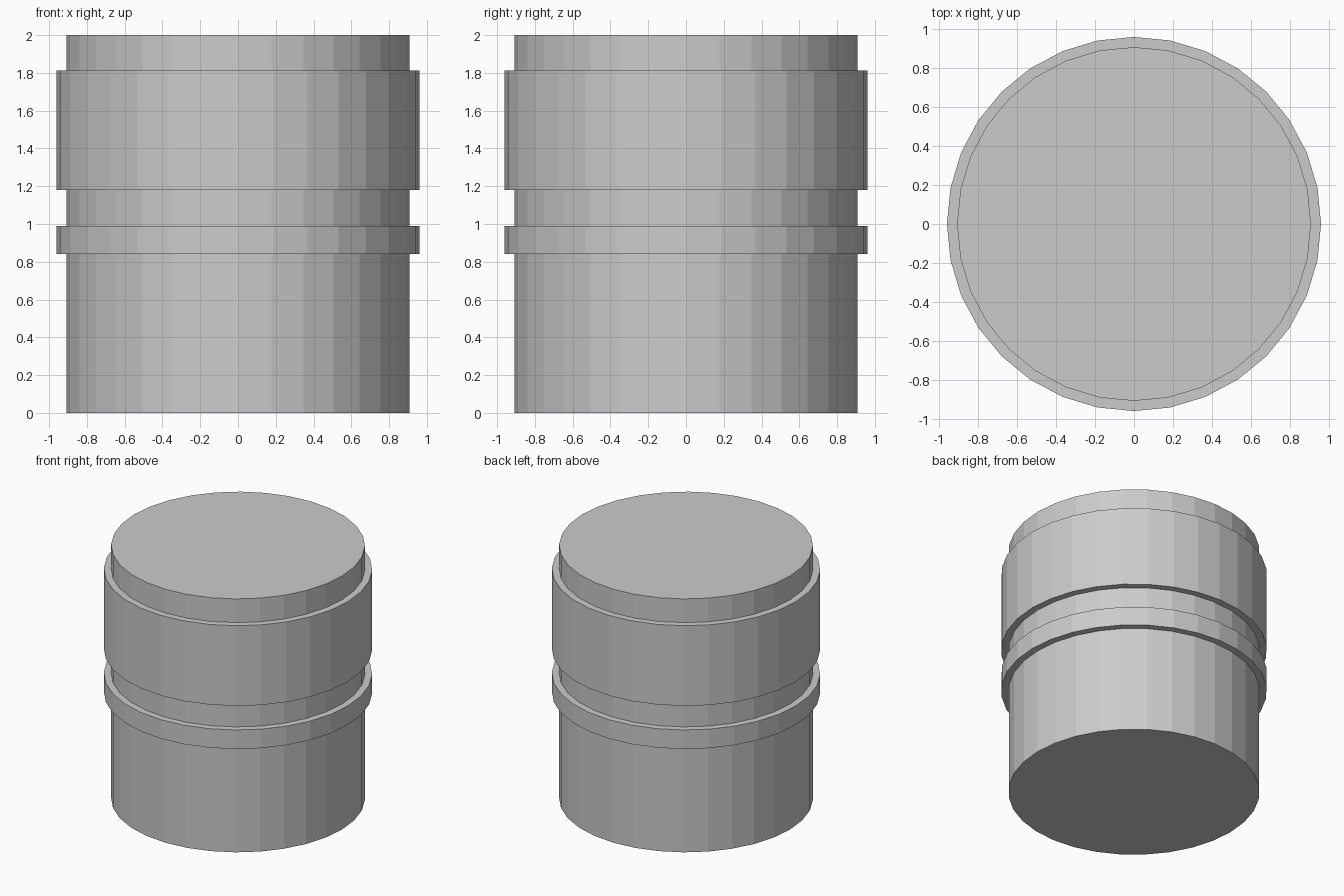
import bpy
import bmesh
import math

if "Cube" in bpy.data.objects:
    bpy.data.objects.remove(bpy.data.objects["Cube"])

SIDES = 32
R_BODY, R_BAND = 0.908, 0.96


def lathe(name, profile, closed=False):
    """Spin an (r, z) profile around z with flat facets."""
    bm = bmesh.new()
    verts = [bm.verts.new((r, 0, z)) for r, z in profile]
    edges = [bm.edges.new(p) for p in zip(verts, verts[1:])]
    if closed:
        edges.append(bm.edges.new((verts[-1], verts[0])))
    bmesh.ops.spin(bm, geom=verts + edges, cent=(0, 0, 0), axis=(0, 0, 1),
                   angle=math.tau, steps=SIDES, use_merge=True)
    bmesh.ops.remove_doubles(bm, verts=bm.verts, dist=1e-4)
    bmesh.ops.recalc_face_normals(bm, faces=bm.faces)
    mesh = bpy.data.meshes.new(name)
    bm.to_mesh(mesh)
    bm.free()
    obj = bpy.data.objects.new(name, mesh)
    bpy.context.collection.objects.link(obj)
    return obj


def band(name, z0, z1):
    """Raised ring seated slightly into the body wall."""
    r = R_BODY - 0.004
    lathe(name, [(r, z0), (R_BAND, z0), (R_BAND, z1), (r, z1)], closed=True)


# Main drum and the lid resting on it
lathe("body", [(0, 0), (R_BODY, 0), (R_BODY, 1.82), (0, 1.82)])
lathe("lid", [(0, 1.82), (R_BODY, 1.82), (R_BODY, 2.0), (0, 2.0)])

# Raised bands around the drum
for name, z0, z1 in (("lower_band", 0.84, 0.99),
                     ("wide_band", 1.18, 1.665),
                     ("upper_band", 1.665, 1.813)):
    band(name, z0, z1)
